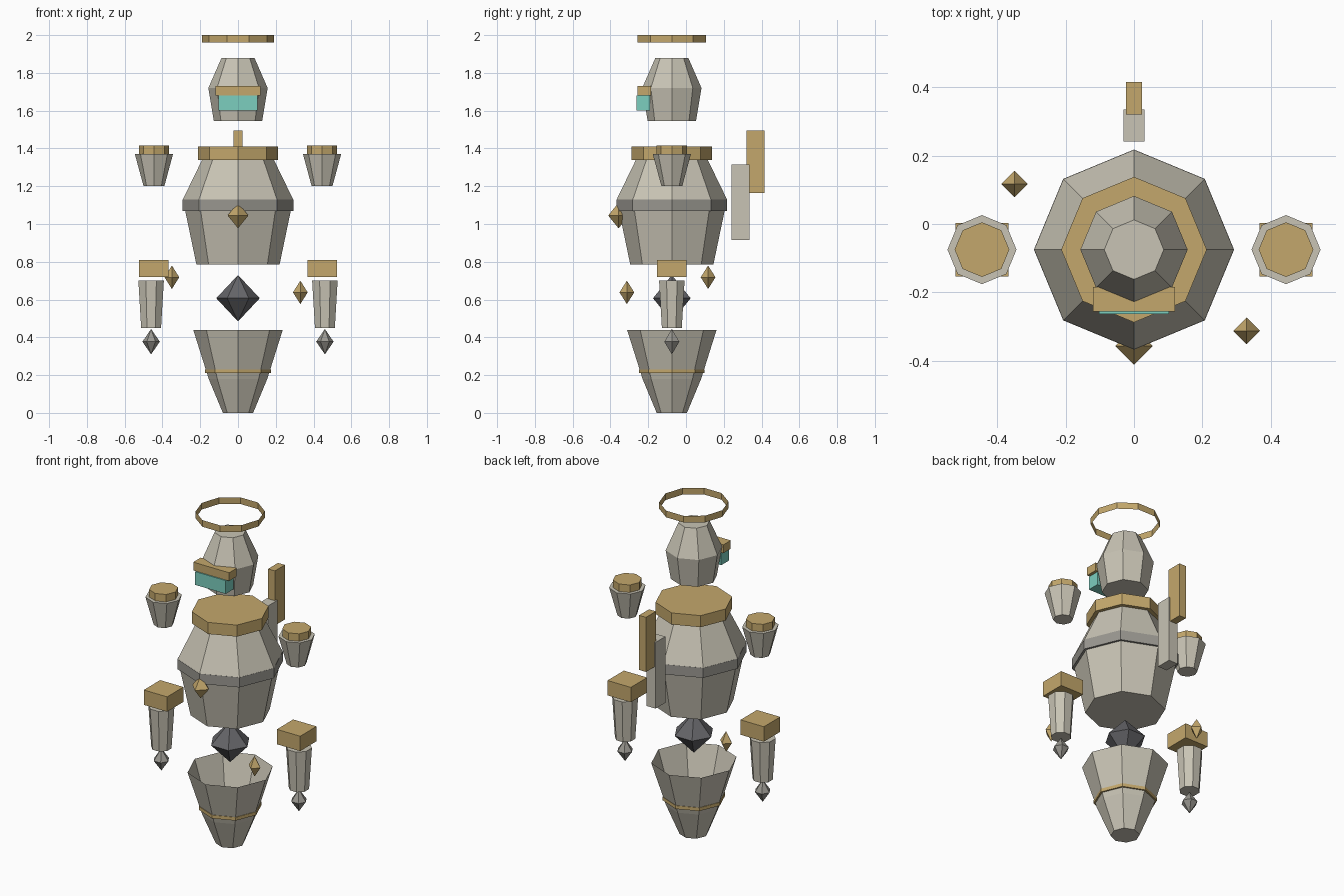
import bpy, bmesh
from math import sin, cos, tau, pi

if "Cube" in bpy.data.objects:
    bpy.data.objects.remove(bpy.data.objects["Cube"])

CY = -0.075  # depth of the body axis


def material(name, rgb):
    m = bpy.data.materials.new(name)
    m.diffuse_color = (*rgb, 1)
    m.use_nodes = True
    m.node_tree.nodes["Principled BSDF"].inputs["Base Color"].default_value = m.diffuse_color
    return m


STONE = material("stone", (0.58, 0.55, 0.46))
GOLD = material("gold", (0.55, 0.39, 0.15))
TEAL = material("teal", (0.20, 0.62, 0.52))
DARK = material("dark_stone", (0.13, 0.13, 0.14))
GREY = material("grey_stone", (0.32, 0.31, 0.28))


def finish(bm, name, mat):
    mesh = bpy.data.meshes.new(name)
    bm.to_mesh(mesh)
    bm.free()
    mesh.materials.append(mat)
    obj = bpy.data.objects.new(name, mesh)
    bpy.context.collection.objects.link(obj)
    return obj


def lathe(name, profile, mat, x=0, y=CY, sides=8, turn=0, bottom=True, top=True):
    """Revolve (radius, z) points, listed bottom to top, about a vertical axis."""
    bm = bmesh.new()
    rings = []
    for r, z in profile:
        n = sides if r else 1
        rings.append([bm.verts.new((x + r * cos(turn + tau * i / sides),
                                    y + r * sin(turn + tau * i / sides), z))
                      for i in range(n)])
    for a, b in zip(rings, rings[1:]):
        for i in range(sides):
            j = (i + 1) % sides
            quad = [a[i % len(a)], a[j % len(a)], b[j % len(b)], b[i % len(b)]]
            bm.faces.new(list(dict.fromkeys(quad)))
    if bottom and len(rings[0]) > 1:
        bm.faces.new(rings[0][::-1])
    if top and len(rings[-1]) > 1:
        bm.faces.new(rings[-1])
    return finish(bm, name, mat)


def gem(name, x, y, z, r, h, mat, sides=4):
    return lathe(name, [(0, z - h), (r, z), (0, z + h)], mat, x, y, sides)


def box(name, lo, hi, mat):
    bm = bmesh.new()
    bmesh.ops.create_cube(bm, size=1)
    for v in bm.verts:
        v.co = [(a + b) / 2 + c * (b - a) for a, b, c in zip(lo, hi, v.co)]
    return finish(bm, name, mat)


# Hollow lower cone with its trim disc
lathe("lower_cone", [(0.08, 0), (0.155, 0.18), (0.237, 0.44)], STONE, top=False)
lathe("lower_cone_trim", [(0.174, 0.21), (0.174, 0.23)], GOLD)

# Core crystal between cone and torso
gem("core_crystal", 0, CY, 0.607, 0.115, 0.123, DARK, 6)

# Torso, waist band, collar and chest gem
lathe("torso", [(0.22, 0.785), (0.292, 1.13), (0.19, 1.34)], STONE)
lathe("torso_band", [(0.293, 1.07), (0.293, 1.13)], GREY)
lathe("collar", [(0.213, 1.34), (0.213, 1.41)], GOLD)
gem("chest_gem", 0, -0.357, 1.045, 0.055, 0.068, GOLD)

# Head with visor and brow
lathe("head", [(0.128, 1.545), (0.157, 1.72), (0.087, 1.88)], STONE)
box("visor", (-0.102, -0.263, 1.60), (0.102, -0.19, 1.68), TEAL)
box("brow", (-0.12, -0.256, 1.68), (0.12, -0.185, 1.73), GOLD)

# Thin open halo
lathe("halo", [(0.19, 1.96), (0.19, 2.0)], GOLD, sides=10, bottom=False, top=False)

# Back slabs
box("back_slab_lower", (-0.031, 0.242, 0.915), (0.031, 0.335, 1.315), STONE)
box("back_slab_upper", (-0.023, 0.32, 1.165), (0.023, 0.415, 1.495), GOLD)

# Floating shoulders and arms, mirrored left and right
for side, s in (("left", 1), ("right", -1)):
    sx, ax = s * 0.445, s * 0.46
    lathe(f"{side}_shoulder", [(0.055, 1.2), (0.101, 1.37)], STONE, sx)
    lathe(f"{side}_shoulder_cap", [(0.08, 1.37), (0.08, 1.415)], GOLD, sx)
    box(f"{side}_cuff", (sx - 0.078, CY - 0.078, 0.72), (sx + 0.078, CY + 0.078, 0.81), GOLD)
    lathe(f"{side}_forearm", [(0.057, 0.45), (0.073, 0.70)], STONE, ax, turn=pi / 8)
    gem(f"{side}_arm_tip", ax, CY, 0.377, 0.046, 0.067, GREY, 6)

# Small drifting shards
gem("shard_back", -0.35, 0.117, 0.718, 0.039, 0.062, GOLD)
gem("shard_front", 0.33, -0.313, 0.638, 0.039, 0.062, GOLD)
